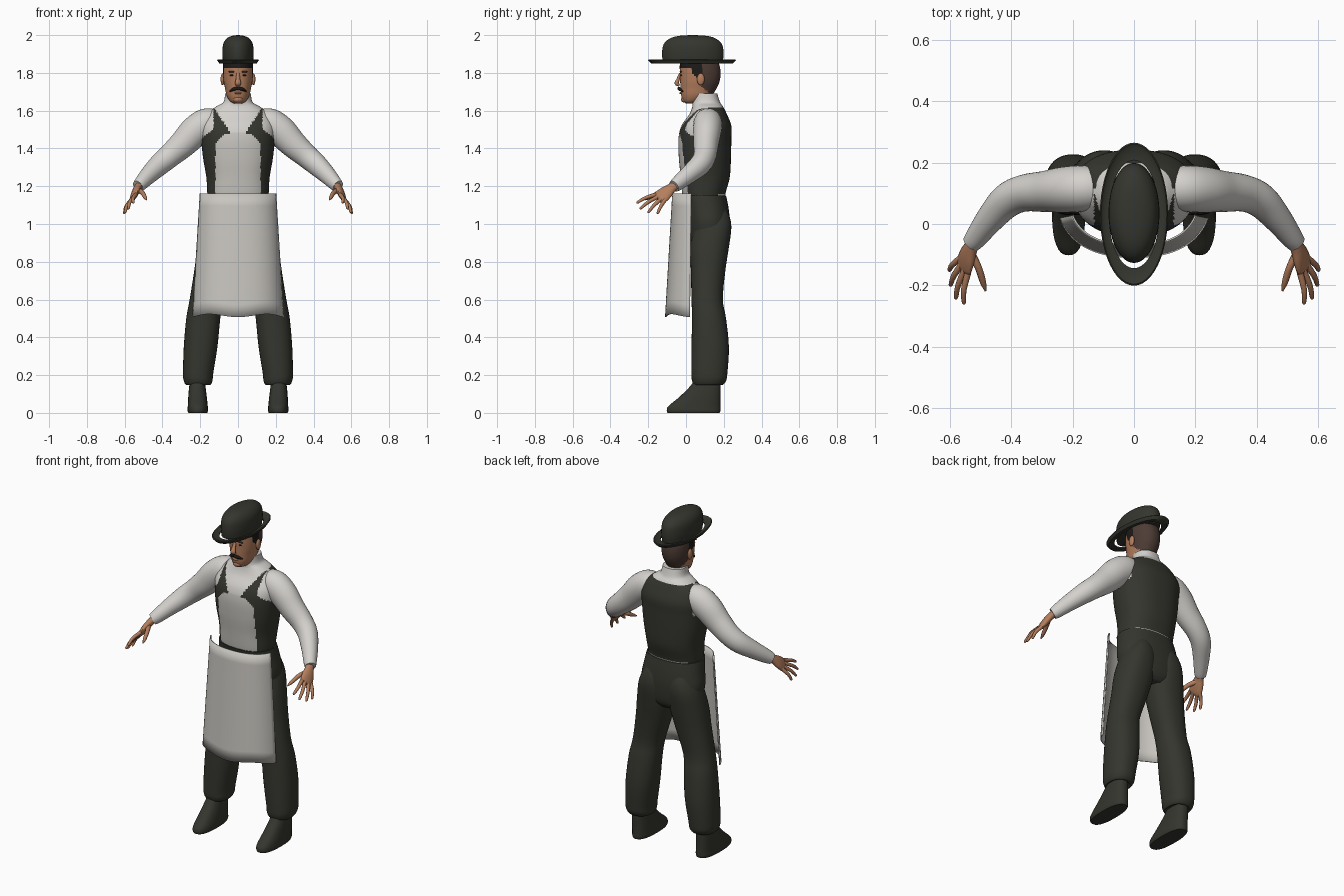
import bpy, bmesh, math
from mathutils import Vector

if "Cube" in bpy.data.objects:
    bpy.data.objects.remove(bpy.data.objects["Cube"])


def material(name, rgb):
    m = bpy.data.materials.new(name)
    m.diffuse_color = (*rgb, 1)
    m.use_nodes = True
    m.node_tree.nodes["Principled BSDF"].inputs["Base Color"].default_value = m.diffuse_color
    return m


DARK = material("dark_cloth", (0.036, 0.036, 0.028))
SHIRT = material("white_shirt", (0.66, 0.64, 0.61))
APRON = material("apron_linen", (0.58, 0.56, 0.52))
SKIN = material("skin", (0.46, 0.21, 0.11))
HAIR = material("brown_hair", (0.075, 0.045, 0.036))
BLACK = material("black_hair", (0.012, 0.011, 0.01))


def spline(rows, k):
    """Catmull-Rom resampling of rows of numbers, k steps per span."""
    out = []
    for i in range(len(rows) - 1):
        a, b, c, d = (rows[max(0, min(len(rows) - 1, i + j))] for j in (-1, 0, 1, 2))
        for s in range(k):
            t = s / k
            out.append([0.5 * (2 * q + (r - p) * t + (2 * p - 5 * q + 4 * r - u) * t * t
                               + (3 * q - p - 3 * r + u) * t ** 3)
                        for p, q, r, u in zip(a, b, c, d)])
    return out + [list(rows[-1])]


def skin_rings(name, rings, mats, rule=None, loop=False, caps=True, angle=50):
    """Bridge rings of points into one smooth-shaded object."""
    bm = bmesh.new()
    vs = [[bm.verts.new(p) for p in ring] for ring in rings]
    n = len(vs[0])
    pairs = list(zip(vs, vs[1:])) + ([(vs[-1], vs[0])] if loop else [])
    for a, b in pairs:
        for i in range(n):
            j = (i + 1) % n
            bm.faces.new((a[i], a[j], b[j], b[i]))
    if caps and not loop:
        bm.faces.new(vs[0])
        bm.faces.new(vs[-1])
    return finish(name, bm, mats, rule, angle)


def finish(name, bm, mats, rule=None, angle=50):
    bmesh.ops.recalc_face_normals(bm, faces=bm.faces)
    if rule:
        for f in bm.faces:
            f.material_index = rule(f.calc_center_median())
    me = bpy.data.meshes.new(name)
    bm.to_mesh(me)
    bm.free()
    for m in mats:
        me.materials.append(m)
    ob = bpy.data.objects.new(name, me)
    bpy.context.collection.objects.link(ob)
    bpy.ops.object.select_all(action='DESELECT')
    ob.select_set(True)
    bpy.context.view_layer.objects.active = ob
    bpy.ops.object.shade_smooth_by_angle(angle=math.radians(angle))
    return ob


def loft(name, rows, mats, rule=None, n=32, k=4, e=2.0, **kw):
    """Stack of horizontal superellipses; a row is z, cx, cy, rx, ry."""
    rings = []
    for z, cx, cy, rx, ry in spline(rows, k):
        ring = []
        for i in range(n):
            c, s = math.cos(math.tau * i / n), math.sin(math.tau * i / n)
            ring.append((cx + rx * math.copysign(abs(c) ** (2 / e), c),
                         cy + ry * math.copysign(abs(s) ** (2 / e), s), z))
        rings.append(ring)
    return skin_rings(name, rings, mats, rule, **kw)


def tube(name, rows, mats, side=(0, 0, 1), n=16, k=4):
    """Sweep along a path; a row is x, y, z, radius along side, other radius."""
    rows = spline(rows, k)
    pts = [Vector(r[:3]) for r in rows]
    rings = []
    for i, r in enumerate(rows):
        t = (pts[min(i + 1, len(pts) - 1)] - pts[max(i - 1, 0)]).normalized()
        u = Vector(side)
        u = (u - t * u.dot(t)).normalized()
        v = t.cross(u)
        rings.append([pts[i] + u * r[3] * math.cos(math.tau * j / n)
                      + v * r[4] * math.sin(math.tau * j / n) for j in range(n)])
    return skin_rings(name, rings, mats)


def ball(name, loc, size, mat):
    bm = bmesh.new()
    bmesh.ops.create_uvsphere(bm, u_segments=16, v_segments=10, radius=1)
    for v in bm.verts:
        v.co = Vector(loc) + Vector(c * s for c, s in zip(v.co, size))
    return finish(name, bm, [mat])


# Hat: elongated dome and an open upturned brim
loft("hat_dome", [(1.855, 0, .036, .079, .158), (1.9, 0, .036, .083, .163),
                  (1.95, 0, .036, .079, .155), (1.98, 0, .036, .062, .125),
                  (1.995, 0, .036, .035, .08), (2.0, 0, .036, .006, .015)], [DARK], n=48)
loft("hat_brim", [(1.853, 0, .032, .082, .176), (1.851, 0, .032, .1, .216),
                  (1.868, 0, .032, .111, .233), (1.872, 0, .032, .107, .228),
                  (1.861, 0, .032, .097, .21), (1.861, 0, .032, .082, .176)],
     [DARK], n=48, k=1, loop=True)


# Head with hair, sideburns and skin split by position
def head_rule(c):
    if c.y > .085 + max(0, 1.73 - c.z) and c.z > 1.69:
        return 1
    if c.z > 1.828 or (c.y > .035 and c.z > 1.765 + (.085 - c.y) * .5):
        return 2
    return 0


loft("head", [(1.638, 0, .02, .02, .02), (1.65, 0, .035, .042, .05),
              (1.68, 0, .055, .06, .08), (1.72, 0, .067, .069, .096),
              (1.76, 0, .074, .077, .105), (1.81, 0, .075, .08, .108),
              (1.86, 0, .07, .077, .1), (1.9, 0, .07, .055, .075)],
     [SKIN, HAIR, BLACK], head_rule, n=64, k=6, e=2.15)
tube("nose", [(0, -.03, 1.798, .006, .008), (0, -.042, 1.765, .009, .012),
              (0, -.049, 1.745, .011, .016), (0, -.035, 1.733, .006, .012)], [SKIN], (0, 1, 0))
ball("lower_lip", (0, -.026, 1.693), (.02, .009, .006), SKIN)
ball("chin", (0, -.008, 1.66), (.026, .018, .018), SKIN)
for s in (1, -1):
    tube("moustache", [(0, -.038, 1.718, .007, .007), (s * .022, -.034, 1.714, .009, .008),
                       (s * .043, -.017, 1.702, .003, .004)], [BLACK])
    ball("ear", (s * .082, .078, 1.766), (.01, .02, .032), SKIN)
    ball("eyebrow", (s * .034, -.028, 1.806), (.02, .006, .004), HAIR)
    ball("eye", (s * .033, -.026, 1.787), (.011, .004, .004), BLACK)


# Torso: shirt, waistcoat with straps, and apron bib
def torso_rule(c):
    a, z = abs(c.x), c.z
    if z < 1.16 and c.y > .17:
        return 0
    if c.y > .115:
        return 1 if z < 1.615 and (z < 1.45 or a < .172) else 0
    bib = .12 if z < 1.4 else .04 + .08 * math.sqrt(max(0, 1 - ((z - 1.4) / .08) ** 2))
    if z < 1.48 and a < bib:
        return 2
    if z < 1.45:
        return 1
    inner = .04 + max(0, z - 1.48) * .64
    outer = .13 + max(0, 1.5 - z) * 1.4
    return 1 if z < 1.615 and inner < a < outer else 0


loft("torso", [(1.13, 0, .095, .16, .11), (1.17, 0, .095, .163, .116),
               (1.25, 0, .102, .168, .13), (1.35, 0, .1, .185, .138),
               (1.45, 0, .1, .195, .14), (1.52, 0, .108, .196, .132),
               (1.58, 0, .117, .168, .1), (1.62, 0, .115, .118, .082),
               (1.645, 0, .107, .078, .073), (1.69, 0, .1, .068, .066)],
     [SHIRT, DARK, APRON], torso_rule, n=112, k=9, e=2.3)

# Arms and hands
SPREAD = Vector((-.36, -.83, .43))
KNUCKLE = Vector((.553, -.135, 1.142))
TIPS = [(.555, -.262, 1.112), (.582, -.245, 1.08), (.6, -.202, 1.06), (.604, -.152, 1.054)]
for s in (1, -1):
    def flip(rows):
        return [(r[0] * s, *r[1:]) for r in rows]
    side = (SPREAD.x * s, SPREAD.y, SPREAD.z)
    tube("sleeve", flip([(.1, .118, 1.55, .055, .06), (.16, .116, 1.535, .08, .075),
                         (.225, .112, 1.492, .082, .075), (.29, .106, 1.425, .073, .067),
                         (.36, .1, 1.362, .063, .06), (.415, .075, 1.315, .058, .056),
                         (.47, .015, 1.262, .048, .046), (.515, -.045, 1.214, .038, .036),
                         (.53, -.063, 1.2, .032, .031)]), [SHIRT], n=28)
    tube("palm", flip([(.515, -.045, 1.212, .026, .022), (.531, -.075, 1.192, .027, .02),
                       (.543, -.105, 1.167, .038, .019), (*KNUCKLE, .042, .014),
                       (.558, -.15, 1.132, .032, .008)]), [SKIN], side)
    for tip, off in zip(TIPS, (.031, .011, -.011, -.03)):
        base = KNUCKLE + SPREAD * off
        mid = base.lerp(Vector(tip), .55) + Vector((.006, 0, .006))
        tube("finger", flip([(*base, .011, .011), (*mid, .0095, .0095),
                             (*base.lerp(Vector(tip), .93), .007, .007),
                             (*tip, .002, .002)]), [SKIN], side, n=10, k=3)
    tube("thumb", flip([(.535, -.09, 1.18, .016, .014), (.508, -.14, 1.167, .013, .012),
                        (.492, -.19, 1.142, .01, .01), (.484, -.218, 1.128, .003, .003)]),
         [SKIN], side, n=10)

# Trousers: pelvis and two flared legs
loft("trouser_seat", [(.86, 0, .125, .1, .07), (.9, 0, .122, .165, .1),
                      (1.0, 0, .12, .192, .112), (1.08, 0, .11, .182, .116),
                      (1.152, 0, .095, .17, .117)], [DARK], n=48, e=2.3)
for s in (1, -1):
    loft("trouser_leg", [(.16, s * .212, .115, .05, .06), (.148, s * .211, .118, .064, .075),
                         (.17, s * .211, .122, .076, .09), (.21, s * .211, .124, .08, .095),
                         (.35, s * .198, .128, .089, .099), (.5, s * .184, .122, .09, .09),
                         (.6, s * .168, .112, .088, .083), (.75, s * .132, .117, .1, .091),
                         (.87, s * .109, .124, .106, .102), (.98, s * .097, .14, .094, .1),
                         (1.05, s * .09, .135, .07, .092), (1.11, s * .085, .12, .045, .07)],
         [DARK], n=36, e=2.25)
    # Shoes
    loft("shoe", [(0, s * .213, .04, .05, .138), (.012, s * .213, .04, .054, .142),
                  (.035, s * .213, .044, .053, .138), (.075, s * .214, .068, .05, .114),
                  (.115, s * .215, .09, .046, .093), (.15, s * .215, .106, .042, .077),
                  (.19, s * .215, .115, .037, .06)], [DARK], n=32, e=2.5)

# Apron skirt: open curved sheet hanging in front
bm = bmesh.new()
NX, NZ = 28, 10
grid = []
for j in range(NZ + 1):
    f = j / NZ
    row = []
    for i in range(NX + 1):
        t = 2 * i / NX - 1
        x = (.2 + .04 * f) * math.sin(t * 1.25) / math.sin(1.25)
        front, edge = -.07 - .038 * f, .028 - .008 * f
        y = front + (edge - front) * abs(t) ** 2.2
        row.append(bm.verts.new((x, y, 1.16 - f * (.645 + .008 * math.cos(t * 6)))))
    grid.append(row)
for a, b in zip(grid, grid[1:]):
    for i in range(NX):
        bm.faces.new((a[i], b[i], b[i + 1], a[i + 1]))
skirt = finish("apron_skirt", bm, [APRON])
mod = skirt.modifiers.new("thickness", 'SOLIDIFY')
mod.thickness = .006
mod.offset = 0
